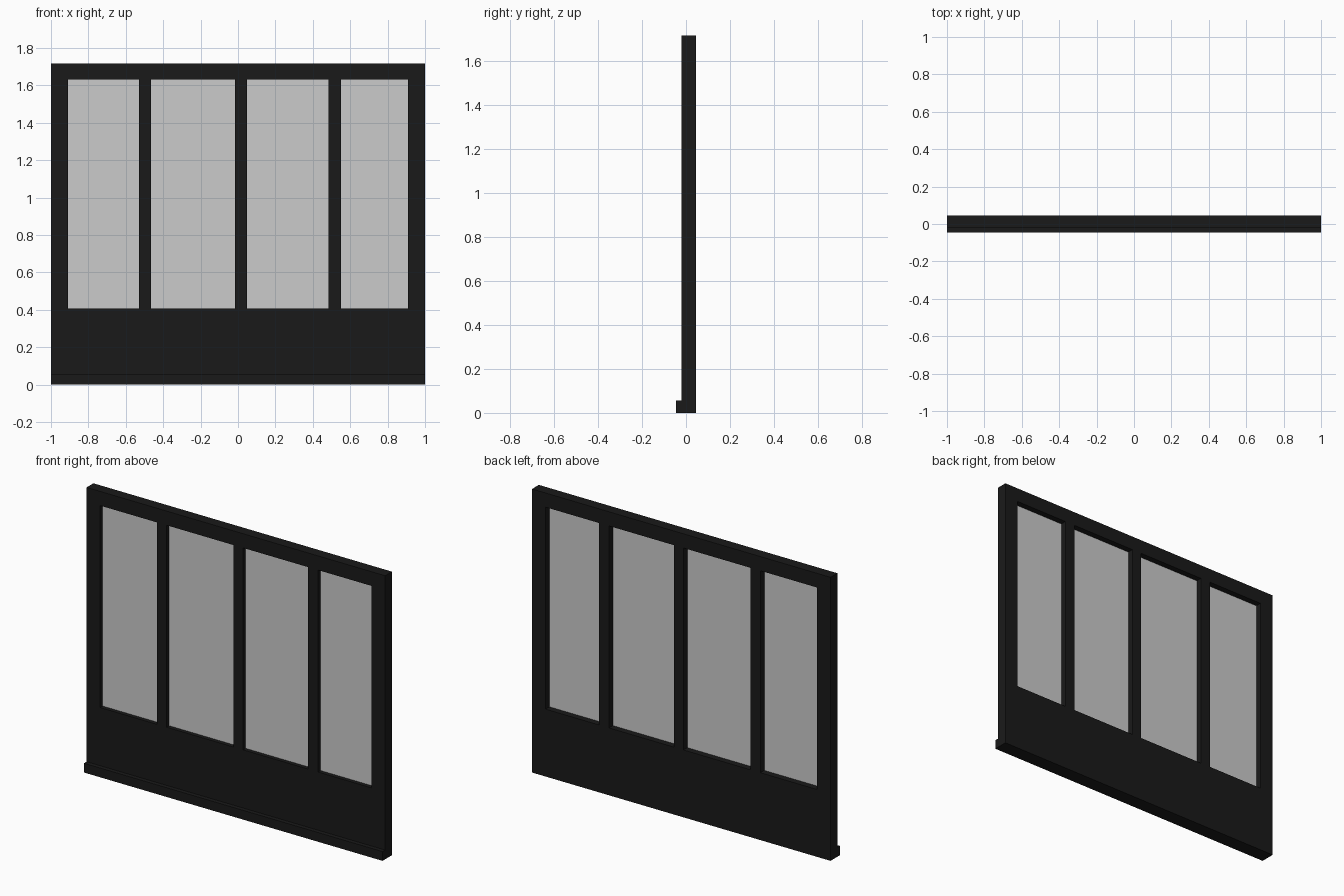
import bpy

if "Cube" in bpy.data.objects:
    bpy.data.objects.remove(bpy.data.objects["Cube"])

black = bpy.data.materials.new("black_paint")
black.diffuse_color = (0.01, 0.01, 0.01, 1)
black.use_nodes = True
black.node_tree.nodes["Principled BSDF"].inputs["Base Color"].default_value = black.diffuse_color


def box(name, x, y, z, mat=None):
    """Box spanning the given (min, max) ranges."""
    spans = (x, y, z)
    bpy.ops.mesh.primitive_cube_add(size=1, location=[(a + b) / 2 for a, b in spans])
    ob = bpy.context.object
    ob.name = name
    ob.scale = [b - a for a, b in spans]
    bpy.ops.object.transform_apply(location=False, rotation=False, scale=True)
    if mat:
        ob.data.materials.append(mat)
    return ob


DEPTH = (-0.02, 0.045)
GLASS = (0.004, 0.008)
BOTTOM, TOP, HEIGHT = 0.408, 1.631, 1.717

# Left and right edges of each window opening
openings = [(-0.909, -0.53), (-0.464, -0.015), (0.049, 0.484), (0.551, 0.909)]

# Solid lower panel, top rail and projecting base board
box("lower_panel", (-1, 1), DEPTH, (0, BOTTOM), black)
box("top_rail", (-1, 1), DEPTH, (TOP, HEIGHT), black)
box("base_board", (-1, 1), (-0.045, DEPTH[0]), (0, 0.056), black)

# Uprights fill the gaps between openings
edges = [-1] + [e for o in openings for e in o] + [1]
for i in range(0, len(edges), 2):
    box(f"upright_{i // 2 + 1}", (edges[i], edges[i + 1]), DEPTH, (BOTTOM, TOP), black)

# Thin grey panes
for i, o in enumerate(openings):
    box(f"pane_{i + 1}", o, GLASS, (BOTTOM, TOP))
